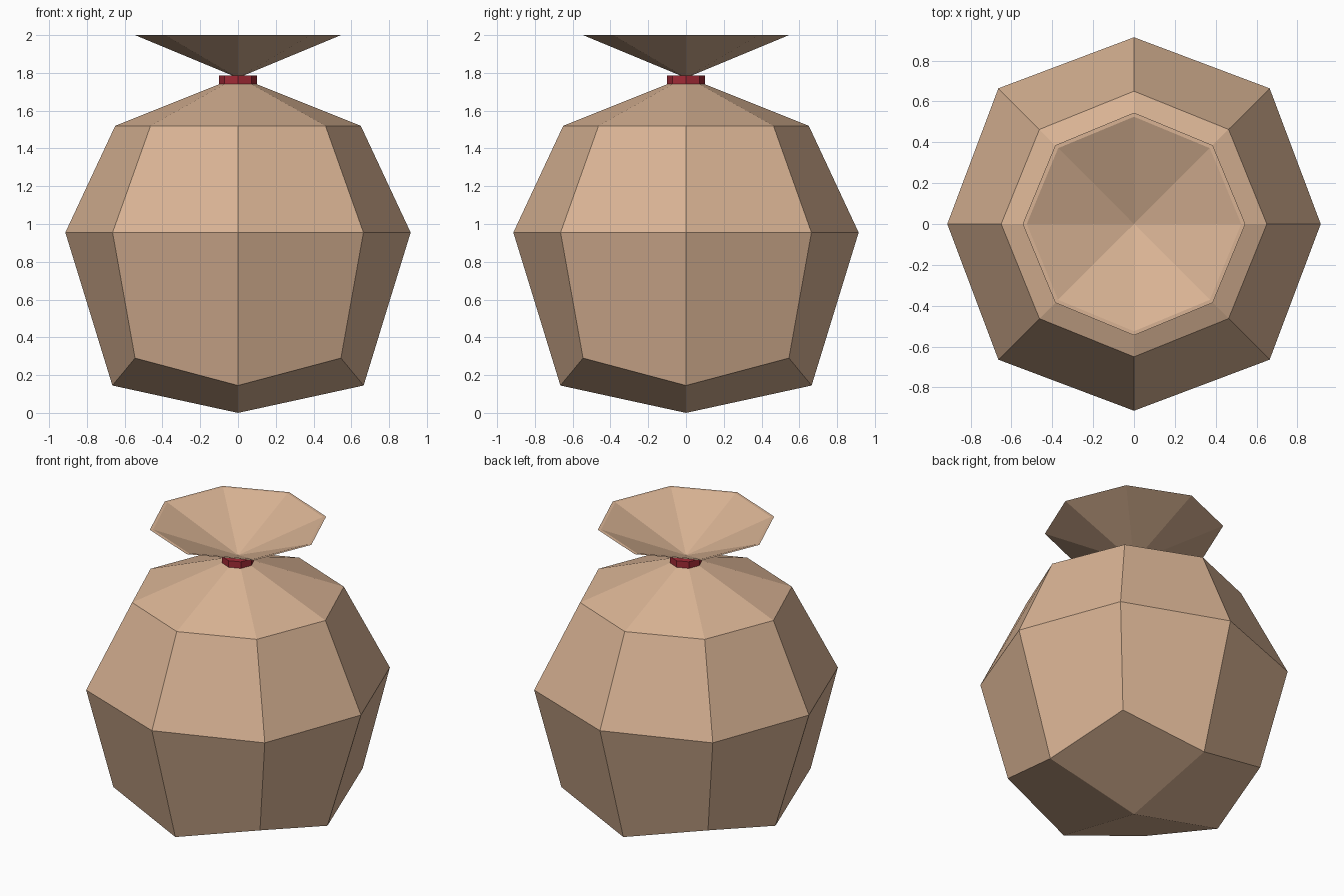
import bpy, math

if "Cube" in bpy.data.objects:
    bpy.data.objects.remove(bpy.data.objects["Cube"])


def material(name, rgb):
    m = bpy.data.materials.new(name)
    m.diffuse_color = (*rgb, 1)
    m.use_nodes = True
    m.node_tree.nodes["Principled BSDF"].inputs["Base Color"].default_value = m.diffuse_color
    return m


burlap = material("tan burlap", (0.69, 0.45, 0.295))
red = material("red cord", (0.36, 0.024, 0.037))


def ring(axis_pt, diag_pt=None):
    """Eight points; (radius, z) on the axes and (x=y offset, z) on the diagonals."""
    r, z = axis_pt
    d, dz = diag_pt or (r * math.sqrt(0.5), z)
    pts = []
    for i in range(8):
        a = i * math.pi / 4
        rr, zz = (r, z) if i % 2 == 0 else (d * math.sqrt(2), dz)
        pts.append((rr * math.cos(a), rr * math.sin(a), zz))
    return pts


def bridge(rings, closed=False):
    verts = [p for r in rings for p in r]
    faces = []
    n = len(rings)
    for k in range(n if closed else n - 1):
        a, b = k * 8, (k + 1) % n * 8
        for i in range(8):
            j = (i + 1) % 8
            faces.append((a + i, a + j, b + j, b + i))
    return verts, faces


def add(name, verts, faces, mat):
    me = bpy.data.meshes.new(name)
    me.from_pydata(verts, [], faces)
    me.materials.append(mat)
    me.update()
    ob = bpy.data.objects.new(name, me)
    bpy.context.collection.objects.link(ob)
    return ob


# sack: body, pinched neck, flared mouth with a thin rim and inner funnel
rings = [
    ring((0.665, 0.145), (0.545, 0.29)),
    ring((0.914, 0.955), (0.664, 0.955)),
    ring((0.65, 1.52), (0.463, 1.52)),
    ring((0.02, 1.772)),
    ring((0.02, 1.782)),
    ring((0.545, 2.0)),
    ring((0.525, 2.0)),
]
verts, faces = bridge(rings)
bottom = len(verts)
verts.append((0, 0, 0))
for i in range(0, 8, 2):                       # four kite faces under the sack
    faces.append((bottom, (i + 2) % 8, i + 1, i))
deep = len(verts)
verts.append((0, 0, 1.785))
base = (len(rings) - 1) * 8
for i in range(8):                             # inside of the mouth
    faces.append((base + i, base + (i + 1) % 8, deep))
add("sack", verts, faces, burlap)

# tie: eight-sided cord around the neck
tie = [ring((0.1, 1.742)), ring((0.1, 1.786)), ring((0.03, 1.786)), ring((0.03, 1.742))]
add("neck_tie", *bridge(tie, closed=True), red)
